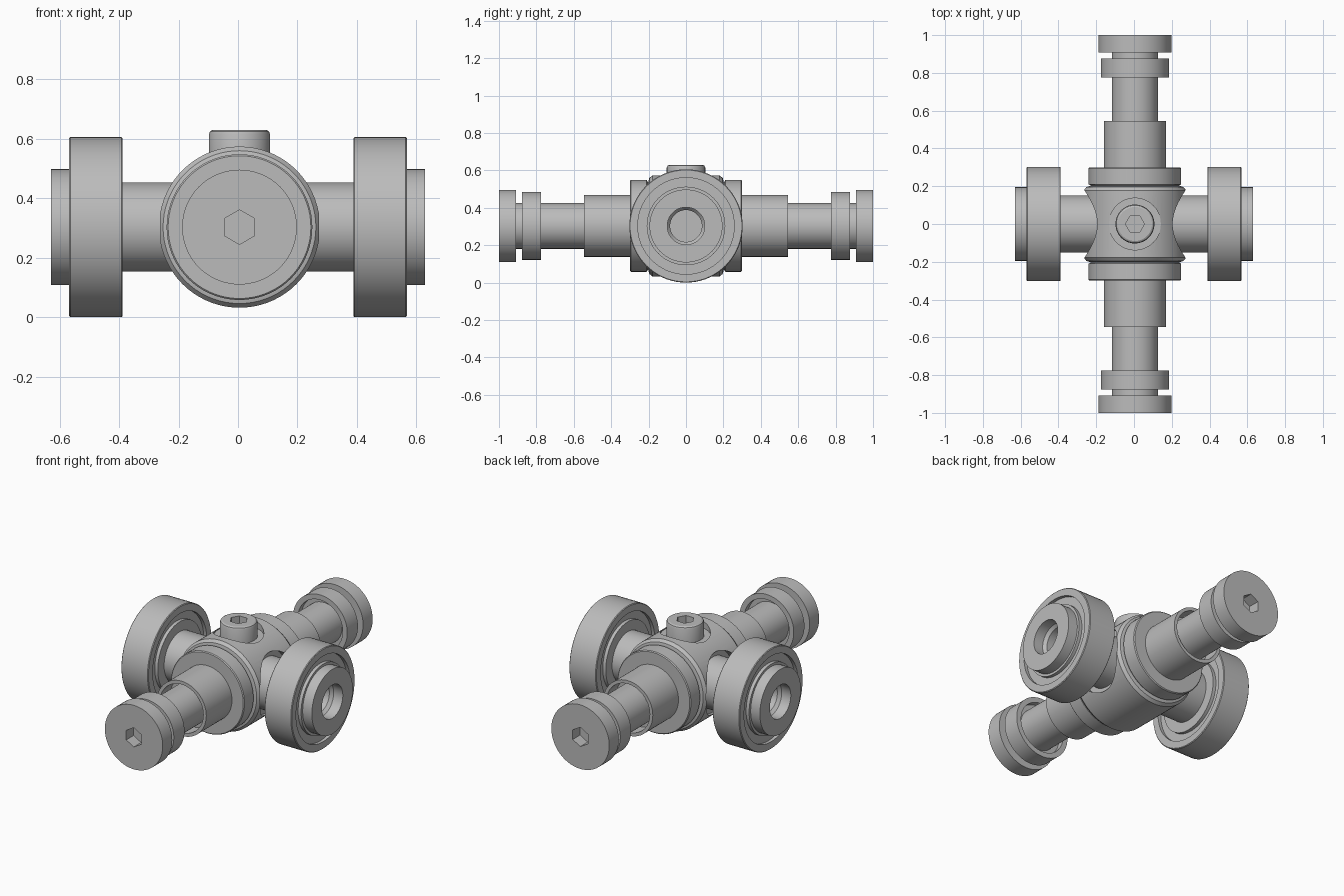
import bpy, bmesh
from math import cos, sin, pi, radians
from mathutils import Vector

cube = bpy.data.objects.get("Cube")
if cube:
    bpy.data.objects.remove(cube, do_unlink=True)

AXLE_X, MID_Z = 0.005, 0.303
CENTRE = Vector((AXLE_X, 0, MID_Z))

steel = bpy.data.materials.new("grey_steel")
steel.use_nodes = True
GREY = (0.5, 0.5, 0.5, 1)
steel.diffuse_color = GREY
steel.node_tree.nodes["Principled BSDF"].inputs["Base Color"].default_value = GREY


def lathe(name, profile, direction, origin=CENTRE, steps=72, phase=0.0):
    """Revolve (radius, distance) points around an axis; ends lie on the axis."""
    bm = bmesh.new()
    rings = []
    for r, h in profile:
        count = 1 if r == 0 else steps
        rings.append([bm.verts.new((r * cos(phase + 2 * pi * i / steps),
                                    r * sin(phase + 2 * pi * i / steps), h))
                      for i in range(count)])
    for a, b in zip(rings, rings[1:]):
        for i in range(steps):
            j = (i + 1) % steps
            quad = [a[i % len(a)], a[j % len(a)], b[j % len(b)], b[i % len(b)]]
            bm.faces.new(list(dict.fromkeys(quad)))
    bmesh.ops.recalc_face_normals(bm, faces=bm.faces)
    bm.transform(Vector(direction).to_track_quat('Z', 'Y').to_matrix().to_4x4())
    bmesh.ops.translate(bm, verts=bm.verts, vec=origin)
    mesh = bpy.data.meshes.new(name)
    bm.to_mesh(mesh)
    bm.free()
    mesh.materials.append(steel)
    obj = bpy.data.objects.new(name, mesh)
    bpy.context.collection.objects.link(obj)
    return obj


def rod(name, radius, start, end, direction, **options):
    profile = [(0, start), (radius, start), (radius, end), (0, end)]
    return lathe(name, profile, direction, **options)


def cut(obj, *cutters):
    bpy.context.view_layer.objects.active = obj
    for cutter in cutters:
        mod = obj.modifiers.new("cut", 'BOOLEAN')
        mod.operation, mod.solver, mod.object = 'DIFFERENCE', 'EXACT', cutter
        bpy.ops.object.modifier_apply(modifier=mod.name)
        bpy.data.objects.remove(cutter, do_unlink=True)


UP, FRONT = (0, 0, 1), (0, -1, 0)
parts = []

# Central hub with side bores and a seat for the top plug
half = [(0.242, 0.2), (0.257, 0.196), (0.271, 0.178)]
hub = lathe("hub", [(0, 0.2)] + half + [(r, -h) for r, h in reversed(half)] + [(0, -0.2)], FRONT)
cut(hub,
    rod("bore_cutter", 0.183, 0.185, 0.4, (1, 0, 0)),
    rod("bore_cutter", 0.183, 0.185, 0.4, (-1, 0, 0)),
    rod("seat_cutter", 0.137, 0.23, 0.4, UP))
parts.append(hub)

# Top plug with rounded rim and hex socket
plug = lathe("top_plug", [(0, 0.2), (0.103, 0.2), (0.103, 0.312), (0.099, 0.322),
                          (0.09, 0.327), (0, 0.327)], UP)
cut(plug, rod("hex_cutter", 0.05, 0.265, 0.4, UP, steps=6))
parts.append(plug)

# Front and back axle halves
for side, s in (("front", -1), ("back", 1)):
    d = (0, s, 0)
    parts.append(lathe(side + "_collar", [
        (0, 0.18), (0.236, 0.18), (0.236, 0.205), (0.245, 0.21),
        (0.245, 0.295), (0.24, 0.3), (0, 0.3)], d))
    parts.append(lathe(side + "_sleeve", [
        (0, 0.29), (0.165, 0.29), (0.165, 0.545), (0.145, 0.545),
        (0.145, 0.45), (0, 0.45)], d))
    parts.append(rod(side + "_shaft", 0.122, 0.44, 0.92, d))
    parts.append(lathe(side + "_ring", [
        (0, 0.81), (0.15, 0.81), (0.15, 0.775), (0.181, 0.775),
        (0.181, 0.877), (0, 0.877)], d))
    cap = rod(side + "_end_cap", 0.193, 0.909, 1.0, d)
    cut(cap, rod("hex_cutter", 0.058, 0.93, 1.1, d, steps=6, phase=pi / 2))
    parts.append(cap)

# Side arms, bearing wheels and bored hub spacers
for side, s in (("left", 1), ("right", -1)):
    d, mid = (s, 0, 0), Vector((0, 0, MID_Z))
    parts.append(rod(side + "_arm", 0.15, 0.17, 0.41, d, origin=mid))
    parts.append(lathe(side + "_wheel", [
        (0, 0.388), (0.21, 0.388), (0.21, 0.408), (0.258, 0.408), (0.258, 0.388),
        (0.299, 0.388), (0.303, 0.392), (0.303, 0.564), (0.299, 0.568),
        (0.258, 0.568), (0.258, 0.548), (0.21, 0.548), (0.21, 0.568),
        (0.1, 0.568), (0.085, 0.55), (0.085, 0.43), (0, 0.43)], d, origin=mid))
    parts.append(lathe(side + "_spacer", [
        (0.1, 0.56), (0.195, 0.56), (0.195, 0.629), (0.1, 0.629), (0.1, 0.56)],
        d, origin=mid))

# Smooth round surfaces, keep machined edges crisp
bpy.ops.object.select_all(action='DESELECT')
for obj in parts:
    obj.select_set(True)
bpy.context.view_layer.objects.active = hub
bpy.ops.object.shade_smooth_by_angle(angle=radians(25))
